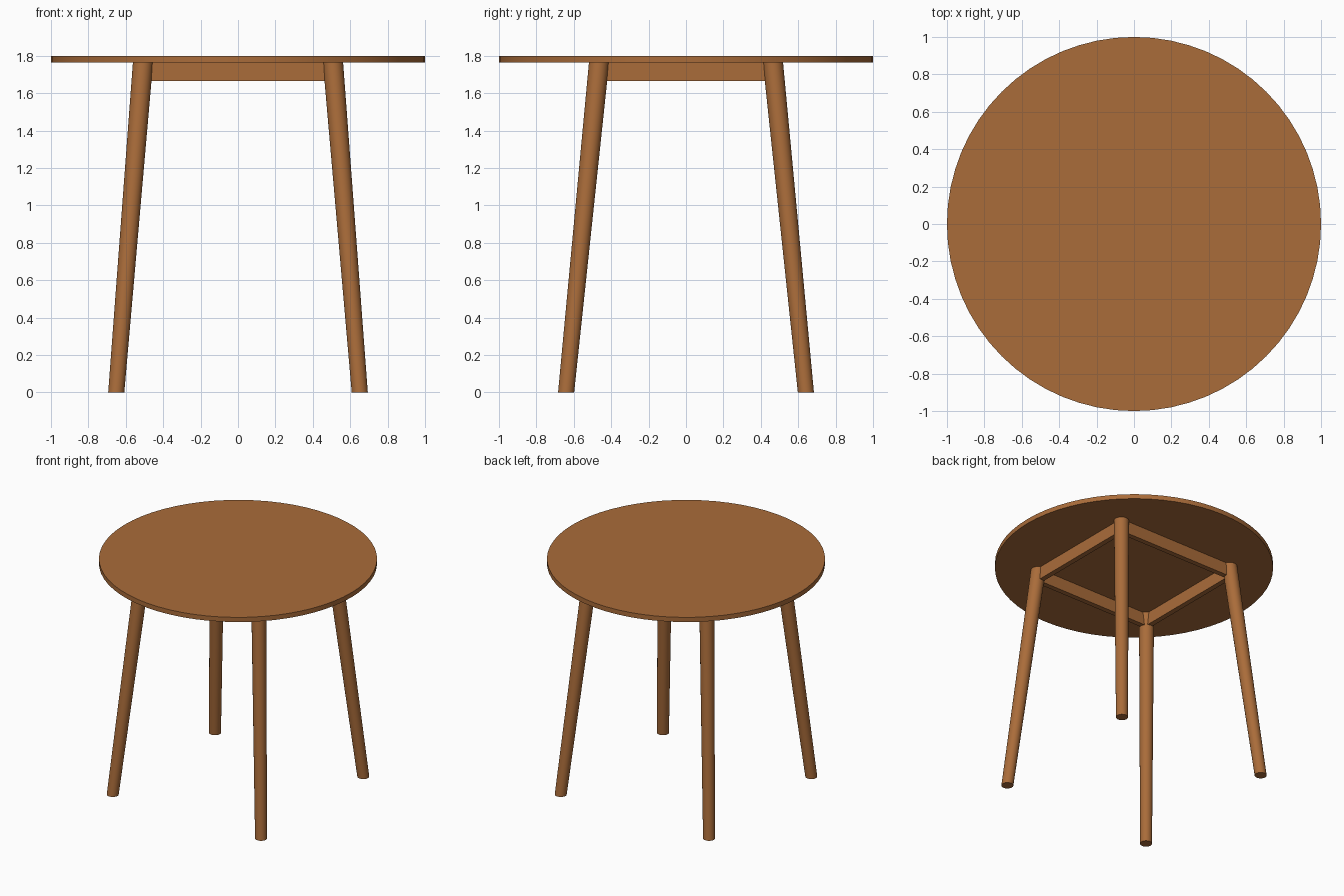
import bpy, bmesh, math

if "Cube" in bpy.data.objects:
    bpy.data.objects.remove(bpy.data.objects["Cube"])

wood = bpy.data.materials.new("warm brown wood")
wood.diffuse_color = (0.40, 0.15, 0.042, 1)
wood.use_nodes = True
wood.node_tree.nodes["Principled BSDF"].inputs["Base Color"].default_value = wood.diffuse_color


def loft(name, rings, sides):
    """Join horizontal circles (x, y, z, radius) into a capped solid."""
    bm = bmesh.new()
    loops = []
    for x, y, z, r in rings:
        loops.append([bm.verts.new((x + r * math.cos(2 * math.pi * i / sides),
                                    y + r * math.sin(2 * math.pi * i / sides), z))
                      for i in range(sides)])
    for a, b in zip(loops, loops[1:]):
        for i in range(sides):
            j = (i + 1) % sides
            bm.faces.new((a[i], a[j], b[j], b[i]))
    bm.faces.new(loops[0][::-1])
    bm.faces.new(loops[-1])
    return finish(name, bm)


def box(name, centre, size):
    bm = bmesh.new()
    bmesh.ops.create_cube(bm, size=1)
    bmesh.ops.scale(bm, vec=size, verts=bm.verts)
    bmesh.ops.translate(bm, vec=centre, verts=bm.verts)
    return finish(name, bm)


def finish(name, bm):
    bmesh.ops.recalc_face_normals(bm, faces=bm.faces)
    me = bpy.data.meshes.new(name)
    bm.to_mesh(me)
    bm.free()
    me.materials.append(wood)
    ob = bpy.data.objects.new(name, me)
    bpy.context.collection.objects.link(ob)
    return ob


def smooth(ob):
    bpy.ops.object.select_all(action='DESELECT')
    ob.select_set(True)
    bpy.context.view_layer.objects.active = ob
    bpy.ops.object.shade_smooth_by_angle(angle=math.radians(35))


TOP, UNDER = 1.80, 1.763      # table top faces
LEG_X, LEG_Y = 0.508, 0.465   # leg centres under the top

# Round table top
smooth(loft("table_top", [(0, 0, UNDER, 1), (0, 0, TOP, 1)], 64))

# Four splayed, tapered legs
for sx, side in ((-1, "left"), (1, "right")):
    for sy, end in ((-1, "front"), (1, "back")):
        smooth(loft(f"{end}_{side}_leg",
                    [(sx * 0.651, sy * 0.641, 0, 0.043),
                     (sx * LEG_X, sy * LEG_Y, UNDER, 0.054)], 32))

# Apron rails between the legs
RAIL_Z, RAIL_H, RAIL_T = 1.714, 0.098, 0.04
for s, a, b in ((-1, "front", "left"), (1, "back", "right")):
    box(f"{a}_rail", (0, s * LEG_Y, RAIL_Z), (2 * LEG_X, RAIL_T, RAIL_H))
    box(f"{b}_rail", (s * LEG_X, 0, RAIL_Z), (RAIL_T, 2 * LEG_Y, RAIL_H))
